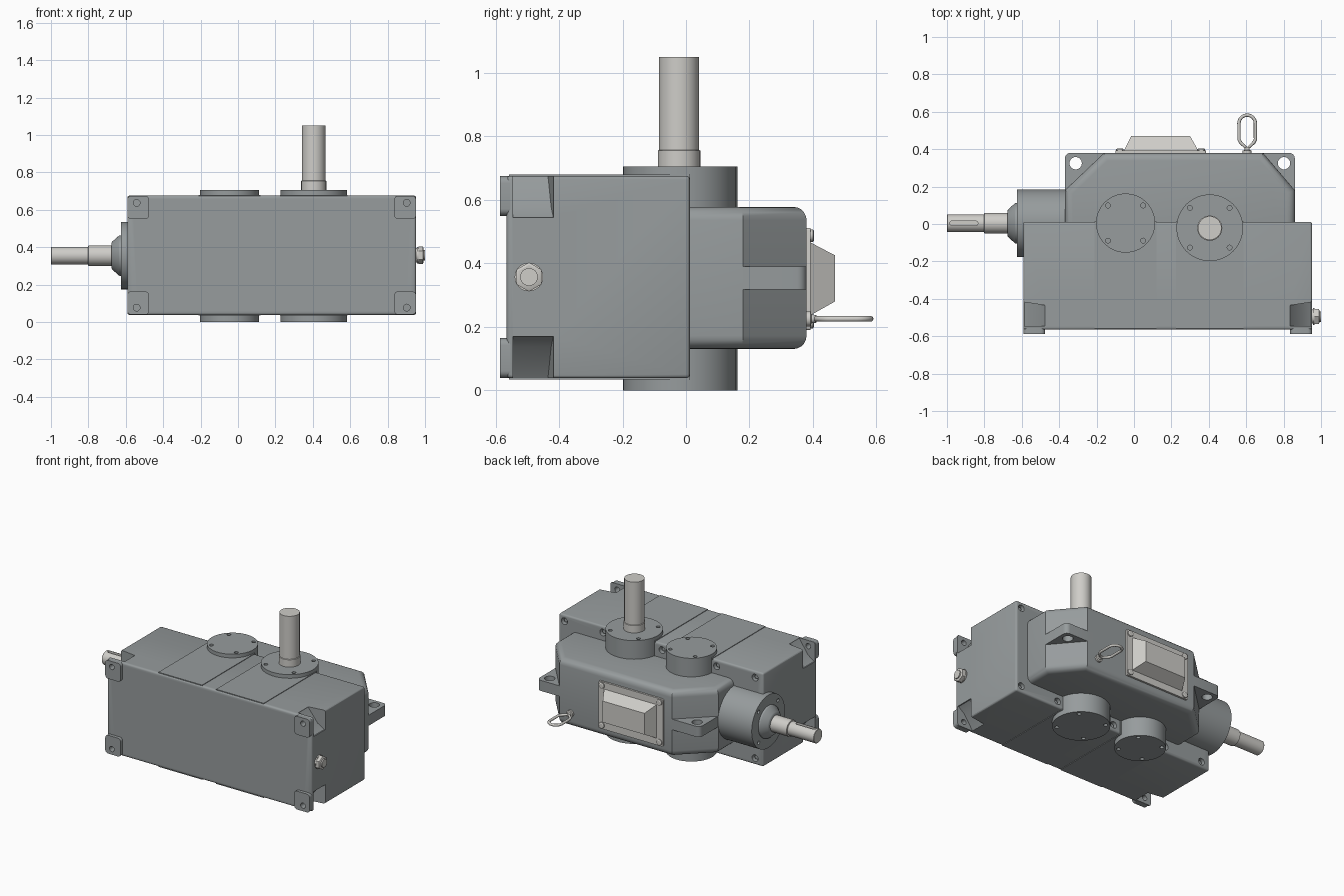
import bpy, bmesh
from math import pi, cos, sin, radians
from mathutils import Vector

if "Cube" in bpy.data.objects:
    bpy.data.objects.remove(bpy.data.objects["Cube"])


def paint(name, rgb):
    m = bpy.data.materials.new(name)
    m.diffuse_color = (*rgb, 1)
    m.use_nodes = True
    m.node_tree.nodes["Principled BSDF"].inputs["Base Color"].default_value = m.diffuse_color
    return m


HOUSING = paint("housing_paint", (0.308, 0.332, 0.338))
STEEL = paint("steel", (0.62, 0.61, 0.58))


def place(axis, u, v, t):
    return {'x': Vector((t, u, v)), 'y': Vector((u, t, v)), 'z': Vector((u, v, t))}[axis]


def finish(name, rings, bevel=0, segs=3, limit=60, mat=HOUSING):
    # Skin a stack of equal-sized rings, cap both ends, bevel and paint
    bm = bmesh.new()
    loops = [[bm.verts.new(p) for p in r] for r in rings]
    n = len(loops[0])
    for a, b in zip(loops, loops[1:]):
        for i in range(n):
            bm.faces.new((a[i], a[(i + 1) % n], b[(i + 1) % n], b[i]))
    bm.faces.new(loops[0])
    bm.faces.new(loops[-1])
    bmesh.ops.recalc_face_normals(bm, faces=bm.faces)
    if bevel:
        edges = [e for e in bm.edges if e.calc_face_angle(0) > radians(limit)]
        bmesh.ops.bevel(bm, geom=edges, offset=bevel, segments=segs, profile=0.5, affect='EDGES')
    mesh = bpy.data.meshes.new(name)
    bm.to_mesh(mesh)
    bm.free()
    mesh.materials.append(mat)
    ob = bpy.data.objects.new(name, mesh)
    bpy.context.collection.objects.link(ob)
    return ob


def prism(name, axis, pts, lo, hi, **kw):
    return finish(name, [[place(axis, u, v, t) for u, v in pts] for t in (lo, hi)], **kw)


def box(name, x, y, z, **kw):
    return prism(name, 'z', [(x[0], y[0]), (x[1], y[0]), (x[1], y[1]), (x[0], y[1])], *z, **kw)


def lathe(name, axis, centre, profile, n=48, turn=0.0, **kw):
    u, v = centre
    return finish(name, [[place(axis, u + r * cos(2 * pi * i / n + turn), v + r * sin(2 * pi * i / n + turn), t)
                          for i in range(n)] for t, r in profile], **kw)


def rounded(u0, u1, v0, v1, r, n=5):
    pts = []
    for cu, cv, a in ((u1 - r, v1 - r, 0), (u0 + r, v1 - r, 90), (u0 + r, v0 + r, 180), (u1 - r, v0 + r, 270)):
        pts += [(cu + r * cos(radians(a + 90 * i / n)), cv + r * sin(radians(a + 90 * i / n))) for i in range(n + 1)]
    return pts


def cut(targets, cutters):
    for ob in targets:
        bpy.context.view_layer.objects.active = ob
        for c in cutters:
            m = ob.modifiers.new("cut", 'BOOLEAN')
            m.operation, m.solver, m.object = 'DIFFERENCE', 'EXACT', c
            bpy.ops.object.modifier_apply(modifier=m.name)
    for c in cutters:
        bpy.data.objects.remove(c)


MX, MZ = 0.18, 0.357   # symmetry centre of the lower housing

# Lower housing with raised bearing bands
lower = box("lower_housing", (-0.592, 0.952), (-0.565, 0.012), (0.038, 0.676), bevel=0.012)
bands = [box("bearing_band", x, (-0.558, 0.013), (0.034, 0.68)) for x in ((-0.21, 0.12), (0.225, 0.585))]

# Corner pockets and drilled foot pads
for sx in (-1, 1):
    for sz in (-1, 1):
        pocket = [(0.655, 0.35), (0.655, 0.315), (0.72, 0.22), (0.765, 0.188), (0.8, 0.188), (0.8, 0.35)]
        pk = prism("pocket", 'y', [(MX + sx * a, MZ + sz * b) for a, b in pocket], -0.545, -0.425)
        for v in pk.data.vertices:   # slope the far end of the pocket
            if v.co.y > -0.5:
                v.co.y += (abs(v.co.x - MX) - 0.72) * 0.15
        cut([lower], [pk])
        xs = sorted((MX + sx * 0.655, MX + sx * 0.772))
        zs = sorted((MZ + sz * 0.193, MZ + sz * 0.318))
        pad = prism("foot_pad", 'y', rounded(*xs, *zs, 0.022), -0.587, -0.545)
        hole = lathe("hole", 'y', (MX + sx * 0.722, MZ + sz * 0.28), [(-0.7, 0.018), (-0.5, 0.018)], 24)
        cut([lower, pad], [hole])

# Bolt recesses along the parting face
for x in (-0.53, -0.24, 0.172, 0.62, 0.91):
    for sz in (-1, 1):
        spot = (x, MZ + sz * 0.275)
        cut([lower], [lathe("hole", 'y', spot, [(-0.02, 0.023), (0.1, 0.023)], 20)])
        lathe("parting_bolt", 'y', spot, [(-0.03, 0.014), (-0.004, 0.014)], 6)

# Upper housing with chamfered ends
prism("upper_housing", 'z', [(-0.37, -0.1), (-0.37, 0.18), (-0.16, 0.38), (0.69, 0.38), (0.86, 0.18), (0.86, -0.1)],
      0.13, 0.578, bevel=0.042, segs=5)

# Lifting lugs
for s in (-1, 1):
    arc = [(0.585 + 0.03 * cos(radians(a)), 0.35 + 0.03 * sin(radians(a))) for a in range(0, 91, 15)]
    lug = prism("lifting_lug", 'z', [(0.245 + s * a, b) for a, b in [(0.4, 0.1), (0.615, 0.1)] + arc + [(0.4, 0.38)]],
                0.318, 0.39)
    cut([lug], [lathe("hole", 'z', (0.245 + s * 0.557, 0.325), [(0.2, 0.033), (0.5, 0.033)], 32)])

# Bearing bosses with bolt holes at both ends
for name, c, r, d in (("intermediate_boss", (-0.045, 0.005), 0.158, 0.094), ("output_boss", (0.405, -0.02), 0.178, 0.106)):
    boss = lathe(name, 'z', c, [(0, r), (0.705, r)], 64)
    for dx in (-d, d):
        for dy in (-d, d):
            p = (c[0] + dx, c[1] + dy)
            cut([boss], [lathe("hole", 'z', p, [(lo, 0.013), (lo + 0.04, 0.013)], 16) for lo in (-0.025, 0.69)])

# Output shaft
lathe("output_shaft", 'z', (0.405, -0.022), [(0.6, 0.067), (0.755, 0.067), (0.757, 0.063), (1.05, 0.063)], mat=STEEL)

# Input bearing housing, seal cover and keyed shaft
AX = (0.004, 0.355)
flange = lathe("input_bearing_housing", 'x', AX, [(-0.625, 0.18), (-0.3, 0.18)], 64)
cut([flange], [lathe("hole", 'x', (AX[0] + 0.148 * cos(a * pi / 2 + pi / 4), AX[1] + 0.148 * sin(a * pi / 2 + pi / 4)),
                     [(-0.7, 0.012), (-0.612, 0.012)], 16) for a in range(4)])
lathe("input_seal_cover", 'x', AX, [(-0.677, 0.066), (-0.672, 0.075), (-0.636, 0.107), (-0.62, 0.11)])
shaft = lathe("input_shaft", 'x', AX, [(-1, 0.045), (-0.998, 0.047), (-0.802, 0.047), (-0.8, 0.055), (-0.6, 0.055)],
              mat=STEEL)
cut([shaft], [prism("key", 'z', rounded(-0.985, -0.835, AX[0] - 0.0125, AX[0] + 0.0125, 0.012), 0.385, 0.45, mat=STEEL)])

# Inspection cover: plate, raised frustum and corner bolts
prism("inspection_plate", 'y', rounded(-0.1, 0.385, 0.19, 0.512, 0.008), 0.375, 0.393, mat=STEEL)
steps = [(0.39, -0.055, 0.345, 0.235, 0.467), (0.47, -0.015, 0.3, 0.28, 0.425)]
finish("inspection_dome", [[Vector((x, y, z)) for x, z in ((a, c), (b, c), (b, d), (a, d))] for y, a, b, c, d in steps],
       mat=STEEL)
for x in (-0.075, 0.36):
    for z in (0.215, 0.487):
        lathe("cover_bolt", 'y', (x, z), [(0.385, 0.02), (0.4, 0.02), (0.404, 0.014)], 16, mat=STEEL)

# Dipstick seat and wire handle
lathe("dipstick_seat", 'y', (0.605, 0.225), [(0.37, 0.024), (0.393, 0.024), (0.395, 0.014), (0.412, 0.012)], 20, mat=STEEL)
curve = bpy.data.curves.new("dipstick_handle", 'CURVE')
curve.dimensions, curve.bevel_depth, curve.bevel_resolution = '3D', 0.009, 3
curve.materials.append(STEEL)
top = [(0.605 + 0.044 * cos(radians(a)), 0.538 + 0.044 * sin(radians(a))) for a in range(0, 181, 15)]
path = [(0.605, 0.402), (0.64, 0.435), (0.649, 0.452)] + top + [(0.561, 0.452), (0.57, 0.435)]
sp = curve.splines.new('POLY')
sp.points.add(len(path) - 1)
for p, (x, y) in zip(sp.points, path):
    p.co = (x, y, 0.225, 1)
sp.use_cyclic_u = True
bpy.context.collection.objects.link(bpy.data.objects.new("dipstick_handle", curve))

# Drain plug
PLUG = (-0.495, 0.357)
lathe("drain_plug_neck", 'x', PLUG, [(0.94, 0.038), (0.965, 0.038)], 24, mat=STEEL)
lathe("drain_plug_washer", 'x', PLUG, [(0.958, 0.045), (0.965, 0.045)], 32, mat=STEEL)
lathe("drain_plug_hex", 'x', PLUG, [(0.964, 0.046), (0.988, 0.046), (0.992, 0.038)], 6, pi / 6, mat=STEEL)
lathe("drain_plug_cap", 'x', PLUG, [(0.985, 0.028), (1.0, 0.028)], 24, mat=STEEL)

# Smooth curved faces, keep hard edges
bpy.ops.object.select_all(action='DESELECT')
for ob in bpy.context.scene.objects:
    if ob.type == 'MESH':
        ob.select_set(True)
        bpy.context.view_layer.objects.active = ob
bpy.ops.object.shade_smooth_by_angle(angle=radians(30))
